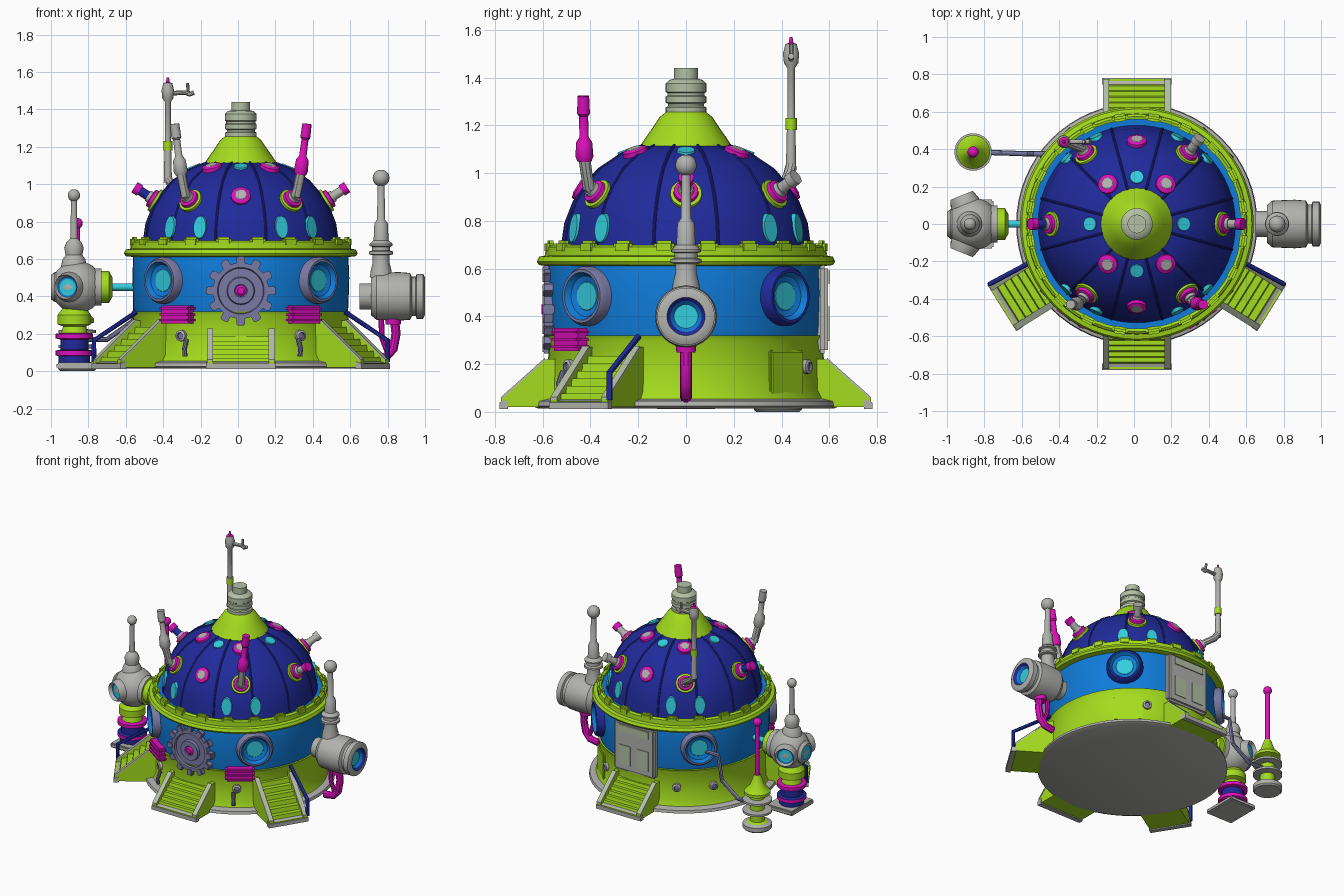
import bpy, bmesh, math
from mathutils import Vector, Matrix

if "Cube" in bpy.data.objects:
    bpy.data.objects.remove(bpy.data.objects["Cube"])

def material(name, rgb):
    m = bpy.data.materials.new(name)
    lin = [(c / 255 / 12.92) if c < 11 else ((c / 255 + 0.055) / 1.055) ** 2.4 for c in rgb]
    m.diffuse_color = (*lin, 1)
    m.use_nodes = True
    m.node_tree.nodes["Principled BSDF"].inputs["Base Color"].default_value = m.diffuse_color
    return m

MATS = {n: material(n, c) for n, c in {
    "lime": (164, 220, 30), "blue": (16, 124, 218), "navy": (32, 42, 155), "cyan": (52, 205, 222),
    "magenta": (222, 16, 188), "grey": (178, 178, 175), "lavender": (122, 122, 165),
    "pale_green": (180, 192, 165)}.items()}
CX = 0.015  # body axis

def finish(name, bm, mats, matrix=None):
    bmesh.ops.recalc_face_normals(bm, faces=bm.faces)
    me = bpy.data.meshes.new(name)
    bm.to_mesh(me)
    bm.free()
    if matrix:
        me.transform(matrix)
    for m in mats:
        me.materials.append(MATS[m])
    ob = bpy.data.objects.new(name, me)
    bpy.context.collection.objects.link(ob)
    return ob

def lathe(name, pts, mat, at=(0, 0, 0), axis=(0, 0, 1), seg=32, sy=1.0):
    """Revolve (radius, height[, colour]) points; a colour starts with the band ending at its point."""
    bm, mats, rings, cur = bmesh.new(), [mat], [], mat
    pts = [(0, pts[0][1])] + list(pts) + [(0, pts[-1][1])]
    for p in pts:
        n = 1 if p[0] == 0 else seg
        ring = [bm.verts.new((p[0] * math.cos(math.tau * i / n), sy * p[0] * math.sin(math.tau * i / n), p[1]))
                for i in range(n)]
        cur = p[2] if len(p) > 2 else cur
        if cur not in mats:
            mats.append(cur)
        if rings and len(rings[-1]) + n > 2:
            a = rings[-1]
            for i in range(seg):
                q = [a[i % len(a)], a[(i + 1) % len(a)], ring[(i + 1) % n], ring[i % n]]
                f = bm.faces.new(list(dict.fromkeys(q)))
                f.material_index = mats.index(cur)
        rings.append(ring)
    rot = Vector(axis).to_track_quat('Z', 'Y').to_matrix().to_4x4() if tuple(axis) != (0, 0, 1) else Matrix()
    return finish(name, bm, mats, Matrix.Translation(at) @ rot)

def ball(name, r, at, mat, seg=20):
    lathe(name, [(r * math.sin(math.pi * i / 10), -r * math.cos(math.pi * i / 10)) for i in range(1, 10)], mat, at, seg=seg)

def box(name, at, size, mat, rot=0.0, bevel=0.0):
    bm = bmesh.new()
    bmesh.ops.create_cube(bm, size=1)
    bmesh.ops.scale(bm, vec=size, verts=bm.verts)
    if bevel:
        bmesh.ops.bevel(bm, geom=bm.edges[:], offset=bevel, segments=2, affect='EDGES')
    return finish(name, bm, [mat], Matrix.Translation(at) @ Matrix.Rotation(rot, 4, 'Z'))

def prism(name, prof, width, side, az, mat):
    """Extrude a (distance, z) outline sideways and aim it outwards at angle az."""
    bm = bmesh.new()
    f = bm.faces.new([bm.verts.new((d, side - width / 2, z)) for d, z in prof])
    r = bmesh.ops.extrude_face_region(bm, geom=[f])
    bmesh.ops.translate(bm, vec=(0, width, 0), verts=[v for v in r["geom"] if isinstance(v, bmesh.types.BMVert)])
    return finish(name, bm, [mat], Matrix.Translation((CX, 0, 0)) @ Matrix.Rotation(az, 4, 'Z'))

def tube(name, pts, r, mat):
    cu = bpy.data.curves.new(name, 'CURVE')
    cu.dimensions, cu.bevel_depth, cu.bevel_resolution, cu.use_fill_caps = '3D', r, 3, True
    sp = cu.splines.new('POLY')
    sp.points.add(len(pts) - 1)
    for p, co in zip(sp.points, pts):
        p.co = (*co, 1)
    tmp = bpy.data.objects.new(name + "_path", cu)
    bpy.context.collection.objects.link(tmp)
    me = bpy.data.meshes.new_from_object(tmp.evaluated_get(bpy.context.evaluated_depsgraph_get()))
    bpy.data.objects.remove(tmp)
    me.materials.clear()
    me.materials.append(MATS[mat])
    bpy.context.collection.objects.link(bpy.data.objects.new(name, me))

def around(r, deg, z):
    a = math.radians(deg)
    return Vector((CX + r * math.cos(a), r * math.sin(a), z))

def out(deg):
    return Vector((math.cos(math.radians(deg)), math.sin(math.radians(deg)), 0))

# Main body: base plate, lime base, blue drum, lime ring, dome, cap
lathe("base_plate", [(.62, .015), (.645, .025), (.64, .045), (.6, .055)], "grey", (CX, 0, 0), seg=64)
lathe("base_wall", [(.605, .04), (.58, .09), (.575, .3), (.585, .32)], "lime", (CX, 0, 0), seg=64)
lathe("drum", [(.57, .31), (.575, .34), (.58, .5), (.575, .62), (.56, .68)], "blue", (CX, 0, 0), seg=64)
bm_ring = [(.57, .61), (.615, .615), (.625, .63), (.615, .65), (.59, .655), (.588, .69), (.575, .7), (.56, .695), (.56, .66)]
lathe("rim_ring", bm_ring, "lime", (CX, 0, 0), seg=64)
for i in range(20):
    box(f"rim_bump_{i}", around(.575, i * 18 + 9, .69), (.04, .085, .055), "lime", math.radians(i * 18 + 9), .012)
DOME = [(.53, .67), (.52, .72), (.51, .79), (.475, .88), (.43, .95), (.37, 1.02), (.28, 1.08), (.19, 1.115)]
lathe("dome", DOME, "navy", (CX, 0, 0), seg=64)
for i in range(12):
    tube(f"dome_rib_{i}", [around(r - .002, i * 30 + 15, z) for r, z in DOME], .007, "navy")
lathe("top_cap", [(.185, 1.09), (.195, 1.11), (.175, 1.14), (.14, 1.19), (.11, 1.235), (.085, 1.255)], "lime", (CX, 0, 0))
lathe("top_nozzle", [(.085, 1.24), (.085, 1.275), (.075, 1.28), (.075, 1.29), (.085, 1.295), (.085, 1.32), (.078, 1.325),
                     (.078, 1.335), (.085, 1.34), (.085, 1.375), (.07, 1.39), (.05, 1.395), (.05, 1.44)],
      "pale_green", (CX, 0, 0))

# Dome spots and windows
def on_dome(r, deg):
    for (r0, z0), (r1, z1) in zip(DOME, DOME[1:]):
        if r1 <= r <= r0:
            t = (r0 - r) / (r0 - r1)
            return around(r, deg, z0 + t * (z1 - z0)), (out(deg) * (z1 - z0) + Vector((0, 0, r0 - r1))).normalized()

DIAG = (54, 126, 234, 306)
for deg in (0, 180) + DIAG:
    p, n = on_dome(.455, deg)
    lathe(f"dome_spot_{deg}", [(.068, -.03), (.066, .01), (.052, .012), (.05, .03, "magenta"), (.034, .034),
                               (.03, .05, "grey")], "lime", p, n)
for r, angs in ((.44, (90, 270)), (.262, DIAG)):
    for deg in angs:
        p, n = on_dome(r, deg)
        lathe(f"dome_button_{deg}", [(.056, -.03), (.052, .012), (.032, .018), (.03, .02, "grey")], "magenta", p, n)
for deg in (0, 90, 180, 270):
    p, n = on_dome(.25, deg)
    lathe(f"dome_top_window_{deg}", [(.042, -.02), (.036, .008)], "cyan", p, n)
for d in DIAG:
    for s in (-11, 11):
        p, n = on_dome(.513, d + s)
        lathe(f"dome_window_{d + s}", [(.04, -.02), (.036, .009)], "cyan", p, n, sy=1.65)

# Short stubs and tall horns on the dome
for deg, c in ((0, "grey"), (180, "navy"), (54, "grey")):
    p, n = on_dome(.455, deg)
    lathe(f"dome_stub_{deg}", [(.026, 0), (.024, .1), (.032, .1, "magenta" if deg != 54 else c), (.032, .135)], c, p, n, 20)
for nm, sx, x1, c in (("right", 1, .335, "magenta"), ("left", -1, -.305, "grey")):
    p, n = on_dome(.455, 306 if sx > 0 else 234)
    k = Vector((x1, -.425, 1.06))
    tube(f"horn_elbow_{nm}", [p, p + n * .06, k], .026, "grey")
    lathe(f"horn_{nm}", [(.03, -.01), (.038, .01), (.034, .07), (.02, .09), (.019, .18), (.027, .19), (.025, .265)],
          c, k, (.13 * sx, -.02, 1), 20)
p, n = on_dome(.455, 126)
tube("lamp_elbow", [p, p + n * .05, (-.35, .43, .99), (-.375, .44, 1.03)], .024, "grey")
lathe("lamp_post", [(.022, 0), (.018, .17), (.024, .17, "lime"), (.024, .22), (.016, .22, "grey"), (.016, .43), (.03, .45),
                    (.034, .49), (.024, .53), (.01, .535, "magenta"), (.006, .56)], "grey", (-.375, .44, 1.01), seg=20)
tube("lamp_arm", [(-.375, .44, 1.485), (-.28, .44, 1.49), (-.26, .44, 1.48), (-.235, .44, 1.49)], .013, "grey")
tube("lamp_hook", [(-.265, .44, 1.48), (-.27, .44, 1.54)], .009, "grey")

# Drum portholes
for deg, c in ((45, "navy"), (135, "lavender"), (225, "lavender"), (315, "lavender")):
    lathe(f"porthole_{deg}", [(.125, -.06), (.125, .025), (.112, .045), (.1, .045), (.085, .02, "blue"),
                              (.06, .012), (.058, .014, "cyan")], c, around(.575, deg, .485), out(deg), 40)

# Front gear
lathe("gear_wheel", [(.15, -.03), (.15, .03), (.125, .03), (.12, .015), (.075, .015), (.07, .035), (.035, .035), (.03, .03),
                     (.018, .04, "magenta")], "lavender", (CX, -.565, .43), (0, -1, 0), 36)
for i in range(12):
    a = math.tau * i / 12
    t = box(f"gear_tooth_{i}", (0, 0, 0), (.05, .05, .045), "lavender", 0, .006)
    t.data.transform(Matrix.Translation((CX + .16 * math.cos(a), -.575, .43 + .16 * math.sin(a))) @ Matrix.Rotation(-a, 4, 'Y'))

# Magenta ridged boxes on the front corners
for deg in (235, 305):
    for i in range(3):
        box(f"vent_box_{deg}_{i}", around(.575, deg, .273 + .031 * i), (.1, .2, .034), "magenta", math.radians(deg), .012)

# Back hatch
box("back_hatch", (CX, .57, .43), (.34, .05, .37), "grey", 0, .015)
box("back_hatch_top", (CX, .592, .565), (.26, .02, .07), "pale_green", 0, .008)
for s in (-1, 1):
    box(f"back_hatch_panel_{s}", (CX + s * .075, .59, .37), (.11, .02, .16), "pale_green", 0, .008)

# Base details: side hatch, knobs, hanging gadgets
box("side_hatch", around(.568, 47, .165), (.03, .2, .19), "lime", math.radians(47), .008)
for deg in (237, 303, 120, 145, 60):
    lathe(f"base_knob_{deg}", [(.03, -.02), (.03, .02), (.018, .025), (.016, .015, "lavender")], "grey",
          around(.575, deg, .19), out(deg), 20)
for deg in (241, 301):
    tube(f"base_gadget_{deg}", [around(.6, deg, .17), around(.62, deg, .12), around(.615, deg, .08)], .013, "lavender")

# Ramps with steps, kerbs and grey lips
def ramp(name, deg, end, w, top):
    az, n = math.radians(deg), 6
    d0 = .56
    prof = [(.45, .02), (end, .02), (end, .045)]
    for i in range(n):
        d, z = end - .03 - (end - .03 - d0) * i / n, .045 + (top - .06) * (i + 1) / n
        prof += [(d, z - (top - .06) / n), (d - .006, z)]
    prof.append((.45, top - .015))
    prism(name + "_steps", prof, w, 0, az, "lime")
    for s in (-1, 1):
        kerb = [(.45, .02), (end, .02), (end, .055), (d0 + .03, top + .02), (.45, top + .03)]
        prism(f"{name}_kerb_{s}", kerb, .03, s * (w / 2 - .005), az, "lime")
        edge = [(end, .05), (end, .062), (d0 + .03, top + .027), (d0 + .03, top + .015)]
        prism(f"{name}_kerb_edge_{s}", edge, .034, s * (w / 2 - .005), az, "pale_green")
    prism(name + "_lip", [(end - .03, .012), (end + .005, .012), (end + .005, .04), (end - .03, .052)], w + .03, 0, az, "grey")

ramp("front_ramp", -90, .775, .34, .2)
ramp("back_ramp", 90, .775, .34, .2)
ramp("right_ramp", -32, .845, .26, .25)
ramp("left_ramp", 212, .845, .26, .25)
for s, nm in ((1, "right"), (-1, "left")):
    tube(f"handrail_{nm}", [(CX + s * x, y, z) for x, y, z in
                            ((.785, -.32, .05), (.785, -.32, .165), (.56, -.2, .315))], .013, "navy")

# Right pod with mast and magenta pipes
lathe("right_pod", [(.07, -.35), (.07, -.29), (.1, -.29), (.125, -.26), (.13, -.14), (.125, -.08), (.105, -.07), (.105, -.05),
                    (.12, -.045), (.12, -.01), (.1, 0), (.08, 0), (.065, -.015, "navy"), (.05, -.03, "blue"),
                    (.03, -.03, "cyan")], "grey", (1, 0, .4), (1, 0, 0))
lathe("right_mast", [(.06, .5), (.055, .54), (.045, .58), (.045, .62), (.065, .625), (.065, .64), (.048, .645), (.048, .665),
                     (.062, .67), (.062, .68), (.04, .7), (.036, .79), (.022, .81), (.018, 1.0)], "grey", (.765, 0, 0), seg=24)
ball("right_mast_ball", .045, (.765, 0, 1.033), "grey")
tube("right_pipe", [(.835, 0, .29), (.845, 0, .2), (.83, 0, .12), (.79, 0, .075), (.72, 0, .065)], .026, "magenta")
tube("right_pipe_inner", [(.765, 0, .29), (.77, 0, .18), (.8, 0, .1)], .016, "magenta")
lathe("right_pipe_collar", [(.04, .25), (.045, .29)], "magenta", (.83, 0, 0), seg=20)

# Left pod on a striped stand
ball("left_pod", .14, (-.86, 0, .45), "grey", 32)
lathe("left_pod_collar", [(.1, .09), (.1, .13), (.085, .13, "lime"), (.085, .17), (.05, .19), (.02, .19, "cyan"), (.02, .33)],
      "grey", (-.86, 0, .45), (1, 0, 0))
for deg in (-112, 112, 180):
    lathe(f"left_pod_window_{deg}", [(.08, .08), (.08, .12), (.065, .14 if deg == 180 else .165), (.055, .14),
                                     (.045, .135, "blue"), (.03, .137, "cyan")], "grey", Vector((-.86, 0, .45)), out(deg), 24)
lathe("left_mast", [(.07, .56), (.06, .6), (.045, .62), (.052, .66), (.04, .69), (.02, .71), (.015, .93)], "grey", (-.877, 0, 0), seg=24)
ball("left_mast_ball", .033, (-.877, 0, .94), "grey")
lathe("left_stand", [(.085, .04), (.085, .08), (.1, .085, "magenta"), (.1, .11), (.075, .115, "navy"), (.075, .17), (.1, .175, "magenta"),
                     (.1, .2), (.07, .205), (.06, .24, "lime"), (.09, .25), (.09, .3), (.06, .34)], "navy", (-.875, 0, 0))
box("left_plate", (-.86, 0, .03), (.22, .26, .035), "grey", 0, .008)

# Back post and its stepped pipe
lathe("back_post", [(.09, 0), (.1, .01), (.1, .04), (.07, .05), (.05, .06, "lime"), (.05, .12), (.1, .125, "grey"), (.1, .14),
                    (.05, .145), (.05, .2, "lime"), (.1, .205, "grey"), (.1, .22), (.05, .225), (.05, .25, "lime"),
                    (.09, .26), (.09, .28), (.05, .32), (.03, .38), (.022, .4), (.016, .4, "magenta"), (.016, .77)],
      "grey", (-.86, .385, 0))
ball("back_post_ball", .03, (-.86, .385, .79), "magenta")
tube("back_pipe", [(-.42, .375, .45), (-.53, .375, .45), (-.56, .375, .27), (-.7, .38, .17), (-.86, .385, .17)], .014, "lavender")

# Smooth shading with sharp edges kept
bpy.ops.object.select_all(action='SELECT')
bpy.context.view_layer.objects.active = bpy.context.selected_objects[0]
bpy.ops.object.shade_smooth_by_angle(angle=math.radians(35))
